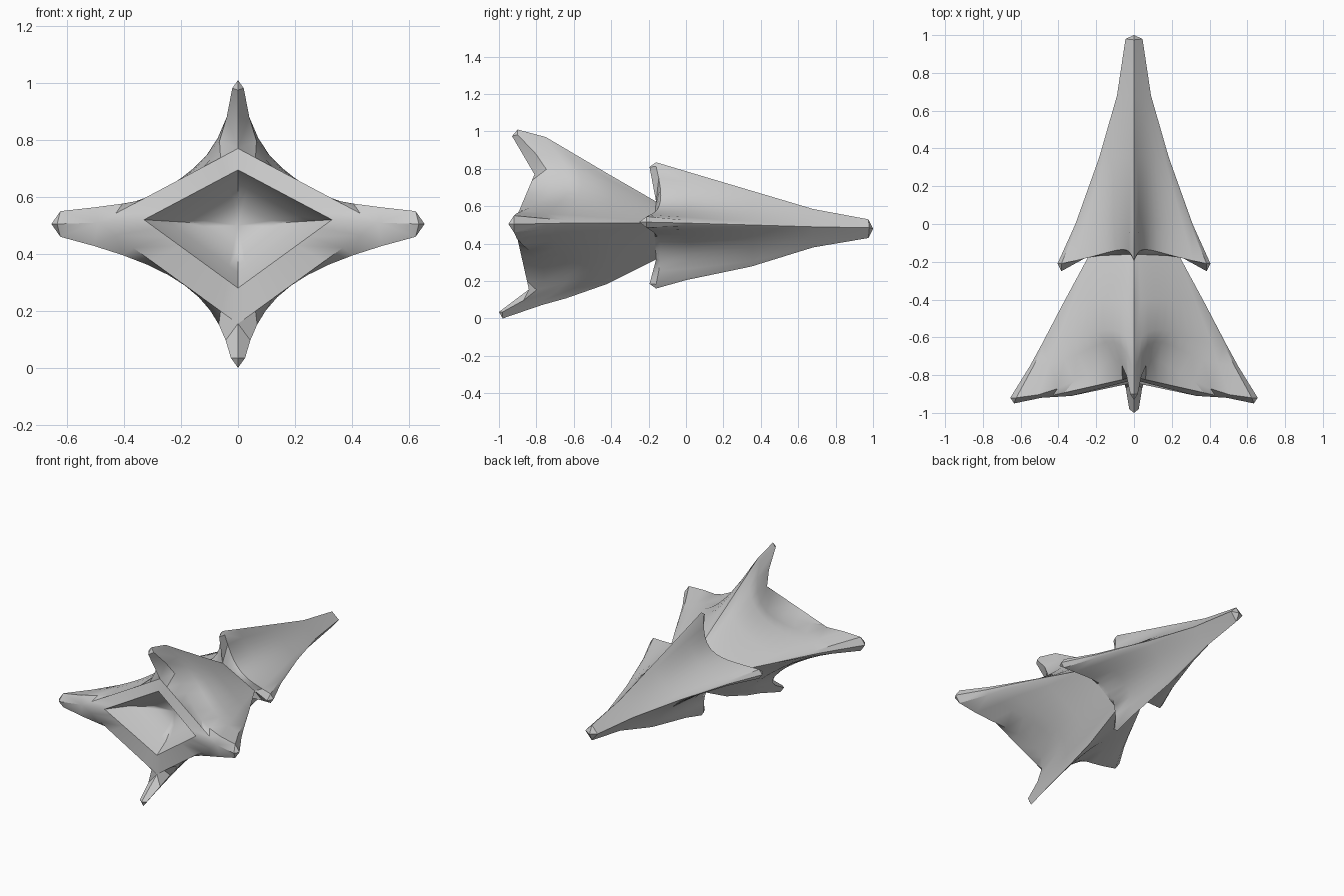
import bpy
import bmesh
from mathutils import Vector

default = bpy.data.objects.get("Cube")
if default:
    bpy.data.objects.remove(default, do_unlink=True)

grey = bpy.data.materials.new("hull grey")
grey.use_nodes = True
grey.diffuse_color = (0.6, 0.6, 0.6, 1)
bsdf = next(n for n in grey.node_tree.nodes if n.type == 'BSDF_PRINCIPLED')
bsdf.inputs["Base Color"].default_value = (0.6, 0.6, 0.6, 1)

N = 10  # steps across one quarter of the hull


def bezier(a, b, c, d, t):
    s = 1 - t
    return a * s**3 + b * (3 * s * s * t) + c * (3 * s * t * t) + d * t**3


def quarter(side, tip, hollow, chamfer, shape):
    """Hollow curve from the wing edge to the fin edge, with chamfered edges."""
    z_mid, height = side.z, tip.z - side.z
    sign = 1 if height > 0 else -1
    thick_side, thick_tip, notch_side, notch_tip, lift_side, lift_tip = shape
    a = side + chamfer * Vector((-0.7 * thick_side, 0, sign * thick_side))
    d = tip + chamfer * Vector((thick_tip, 0, -sign * 1.4 * thick_tip))
    b = Vector((0.31 * side.x, side.y + notch_side, z_mid + lift_side * height))
    c = Vector((0.12 * side.x, tip.y + notch_tip, z_mid + lift_tip * height))
    b = a.lerp(d, 1 / 3).lerp(b, hollow)
    c = a.lerp(d, 2 / 3).lerp(c, hollow)
    return [side] + [bezier(a, b, c, d, i / N) for i in range(N + 1)] + [tip]


def frame(side, tip, end_side=None, end_tip=None):
    """Straight diamond edge, optionally running out to the trailing tips."""
    line = [side.lerp(tip, i / (N - 2)) for i in range(N - 1)]
    return [end_side or side] * 2 + line + [end_tip or tip] * 2


class Shell:
    """Mesh built from quarter strips, mirrored across x."""

    def __init__(self, name):
        self.name, self.bm, self.verts = name, bmesh.new(), {}

    def vert(self, p, sx):
        key = (round(p.x * sx, 4) + 0.0, round(p.y, 4), round(p.z, 4))
        if key not in self.verts:
            self.verts[key] = self.bm.verts.new(key)
        return self.verts[key]

    def loft(self, rings):
        for r, q in zip(rings, rings[1:]):
            for i in range(len(r) - 1):
                for sx in (1, -1):
                    loop = [self.vert(p, sx) for p in (r[i], r[i + 1], q[i + 1], q[i])]
                    loop = list(dict.fromkeys(loop))
                    if len(loop) > 2 and not self.bm.faces.get(loop):
                        self.bm.faces.new(loop)

    def finish(self):
        bmesh.ops.recalc_face_normals(self.bm, faces=self.bm.faces[:])
        mesh = bpy.data.meshes.new(self.name)
        self.bm.to_mesh(mesh)
        self.bm.free()
        mesh.materials.append(grey)
        obj = bpy.data.objects.new(self.name, mesh)
        bpy.context.collection.objects.link(obj)
        bpy.ops.object.select_all(action='DESELECT')
        obj.select_set(True)
        bpy.context.view_layer.objects.active = obj
        bpy.ops.object.shade_smooth_by_angle(angle=0.6)


def point(x, y, z):
    return Vector((x, y, z))


def station_ring(station, half, shape):
    w, y_side, z_mid, hollow, chamfer = station[:5]
    z, y = station[5 + half]
    return quarter(point(w, y_side, z_mid), point(0, y, z), hollow, chamfer, shape)


def point_ring(p):
    return [p] * (N + 3)


# Waist diamond shared by both hulls
waist_side = point(0.24, -0.17, 0.51)
waist_tips = [point(0, -0.16, 0.625), point(0, -0.16, 0.315)]
waist_centre = point(0, -0.165, 0.49)

# Forward hull: half width, y, mid height, hollow, chamfer, (z, y) of top and bottom
forward = [
    (0.045, 0.98, 0.485, 0, 0, (0.53, 0.975), (0.43, 0.975)),
    (0.09, 0.68, 0.49, 0, 0, (0.585, 0.68), (0.38, 0.68)),
    (0.185, 0.35, 0.50, 0.15, 0.1, (0.683, 0.35), (0.278, 0.35)),
    (0.31, 0.0, 0.51, 0.6, 0.5, (0.787, 0.0), (0.205, 0.0)),
    (0.405, -0.21, 0.515, 1, 1, (0.835, -0.16), (0.16, -0.16)),
]
shell = Shell("forward_hull")
forward_ends = [point(0, -0.195, 0.81), point(0, -0.195, 0.185)]
for half in (0, 1):
    shape = (0.03, 0.016, 0.05, 0.06, 0.18, 0.2)
    rings = [station_ring(s, half, shape) for s in forward]
    trailing = frame(waist_side, waist_tips[half],
                     point(0.385, -0.25, 0.515), forward_ends[half])
    shell.loft([point_ring(point(0, 1, 0.48))] + rings + [trailing])
    shell.loft([frame(waist_side, waist_tips[half]), point_ring(waist_centre)])
shell.finish()

# Aft hull with four fins and the recessed engine opening
aft = [
    (0.24, -0.17, 0.51, 0, 0, (0.625, -0.16), (0.315, -0.16)),
    (0.375, -0.42, 0.51, 0.15, 0.1, (0.775, -0.42), (0.185, -0.42)),
    (0.49, -0.64, 0.51, 0.45, 0.35, (0.905, -0.64), (0.108, -0.64)),
    (0.55, -0.75, 0.507, 0.7, 0.6, (0.97, -0.75), (0.072, -0.77)),
    (0.655, -0.92, 0.505, 1, 1, (1.01, -0.90), (0.0, -0.98)),
]
shell = Shell("aft_hull")
aft_ends = [point(0, -0.93, 0.975), point(0, -1.0, 0.035)]
rim_side, lip_side = point(0.49, -0.92, 0.51), point(0.33, -0.91, 0.52)
rim_tips = [point(0, -0.81, 0.77), point(0, -0.84, 0.155)]
lip_tips = [point(0, -0.825, 0.695), point(0, -0.84, 0.28)]
recess = point(0, -0.66, 0.5)
aft_shapes = [(0.045, 0.02, 0.02, 0.4, 0.18, 0.2),
              (0.045, 0.025, 0.02, 0.45, 0.3, 0.5)]
for half in (0, 1):
    rings = [station_ring(s, half, aft_shapes[half]) for s in aft]
    trailing = frame(rim_side, rim_tips[half],
                     point(0.635, -0.95, 0.505), aft_ends[half])
    shell.loft([point_ring(waist_centre)] + rings + [trailing])
    lip = frame(lip_side, lip_tips[half])
    bowl = []
    for scale, depth in ((0.75, 0.5), (0.4, 0.87)):
        ring = [recess + (p - recess) * scale for p in lip]
        for p, edge in zip(ring, lip):
            p.y = edge.y + (recess.y - edge.y) * depth
        bowl.append(ring)
    shell.loft([frame(rim_side, rim_tips[half]), lip] + bowl + [point_ring(recess)])
shell.finish()
